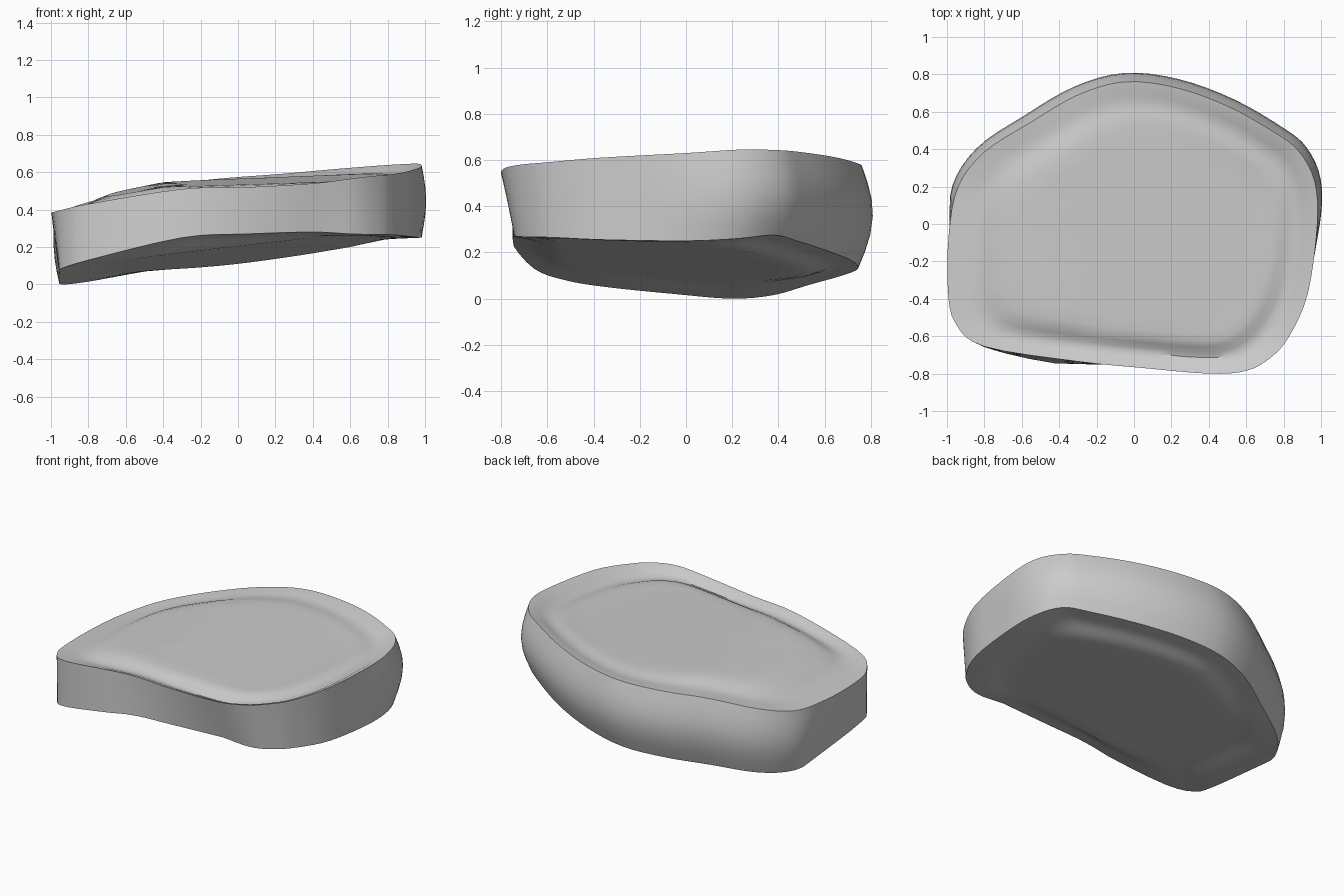
import bpy, bmesh, math
from mathutils import Vector

cube = bpy.data.objects.get("Cube")
if cube:
    bpy.data.objects.remove(cube, do_unlink=True)

# Rim outline: x, y, height of upper rim, height of lower rim
RIM = [
    (.98, 0, .63, .25), (.965, .23, .645, .26), (.88, .39, .643, .275),
    (.75, .49, .635, .25), (.5, .63, .615, .205), (.22, .73, .59, .165),
    (-.05, .76, .57, .13), (-.3, .69, .543, .1), (-.55, .545, .503, .06),
    (-.8, .385, .44, .015), (-.94, .2, .395, 0), (-.99, -.05, .385, .02),
    (-.995, -.35, .385, .05), (-.955, -.53, .395, .08), (-.8, -.655, .43, .13),
    (-.3, -.735, .51, .25), (.05, -.77, .52, .27), (.4, -.8, .54, .28),
    (.6, -.785, .565, .27), (.73, -.715, .58, .267), (.83, -.6, .59, .265),
    (.93, -.37, .61, .255),
]
STEPS, BANDS = 4, 6
RINGS = [.96, .92, .88, .84, .8, .76, .7, .6, .45, .3, .15]
CENTRE_Y = -.08


def closed_spline(points, steps):
    """Smooth closed curve through the points."""
    pts = [Vector(p) for p in points]
    out = []
    for i in range(len(pts)):
        a, b, c, d = (pts[(i + k) % len(pts)] for k in (-1, 0, 1, 2))
        for s in range(steps):
            t = s / steps
            out.append(b + (c - a) * (t / 2)
                       + (a * 2 - b * 5 + c * 4 - d) * (t * t / 2)
                       + (b * 3 - a - c * 3 + d) * (t ** 3 / 2))
    return out


def lower_point(x, y, z):
    """Lower rim tucks in at the front and along the right-hand end."""
    slope = .14 if x > -.45 else .1
    fy = max(.92 + .1 * max(0, x - .4), 1.04 - slope * abs(x + .45)) if y < 0 else .98
    return Vector((max(x, -.955), y * fy, z))


def smoothstep(a, b, v):
    t = min(1, max(0, (v - a) / (b - a)))
    return t * t * (3 - 2 * t)


def bulge(y):
    """Wall swells towards the back."""
    return .055 * min(1, max(0, y + .15) / .6)


def upper_plane(x, y):
    return .53 + .125 * x + .03 * y


def lower_plane(x, y):
    return .17 + .115 * x - .09 * y


def upper_middle(x, y):
    """Raised middle: nearly level, falling away at one end."""
    return .55 + .035 * x + .03 * y - .15 * max(0, -.4 - x)


def lower_middle(x, y):
    return lower_plane(x, y) - .015


def upper_groove(x, y):
    return max(0, .02 + .03 * x - .015 * y)


def lower_groove(x, y):
    return 0


bm = bmesh.new()


def add_loop(coords):
    return [bm.verts.new(c) for c in coords]


def bridge(a, b):
    n = len(a)
    for i in range(n):
        bm.faces.new((a[i], a[(i + 1) % n], b[(i + 1) % n], b[i]))


def cap(rim, plane, middle, groove):
    """Concentric rings: border, shallow groove, then the middle."""
    previous = rim
    for s in RINGS:
        dip = smoothstep(.72, .86, s) * (1 - smoothstep(.87, 1, s))
        blend = 1 - smoothstep(.7, .88, s)
        coords = []
        for v in rim:
            x, y = v.co.x * s, CENTRE_Y + (v.co.y - CENTRE_Y) * s
            edge = v.co.z - plane(v.co.x, v.co.y)
            border = plane(x, y) + edge * s * s - dip * groove(x, y)
            coords.append((x, y, border + (middle(x, y) - border) * blend))
        ring = add_loop(coords)
        bridge(previous, ring)
        previous = ring
    centre = bm.verts.new((0, CENTRE_Y, middle(0, CENTRE_Y)))
    for i in range(len(previous)):
        bm.faces.new((previous[i], previous[(i + 1) % len(previous)], centre))


# Side wall
outline = closed_spline(RIM, STEPS)
loops = []
for band in range(BANDS + 1):
    t = band / BANDS
    coords = []
    for x, y, top, bottom in outline:
        p = Vector((x, y, top)).lerp(lower_point(x, y, bottom), t)
        out = Vector((x, y, 0)).normalized()
        coords.append(p + out * bulge(y) * math.sin(math.pi * t))
    loops.append(add_loop(coords))
for a, b in zip(loops, loops[1:]):
    bridge(a, b)

# Upper and lower faces
cap(loops[0], upper_plane, upper_middle, upper_groove)
cap(loops[-1], lower_plane, lower_middle, lower_groove)

bmesh.ops.recalc_face_normals(bm, faces=bm.faces)
mesh = bpy.data.meshes.new("disc_pad")
bm.to_mesh(mesh)
bm.free()
disc = bpy.data.objects.new("disc_pad", mesh)
bpy.context.collection.objects.link(disc)

# Plain grey
grey = bpy.data.materials.new("plain_grey")
grey.use_nodes = True
colour = (.6, .6, .6, 1)
grey.diffuse_color = colour
grey.node_tree.nodes["Principled BSDF"].inputs["Base Color"].default_value = colour
mesh.materials.append(grey)

bpy.ops.object.select_all(action='DESELECT')
disc.select_set(True)
bpy.context.view_layer.objects.active = disc
bpy.ops.object.shade_smooth_by_angle(angle=math.radians(35))
